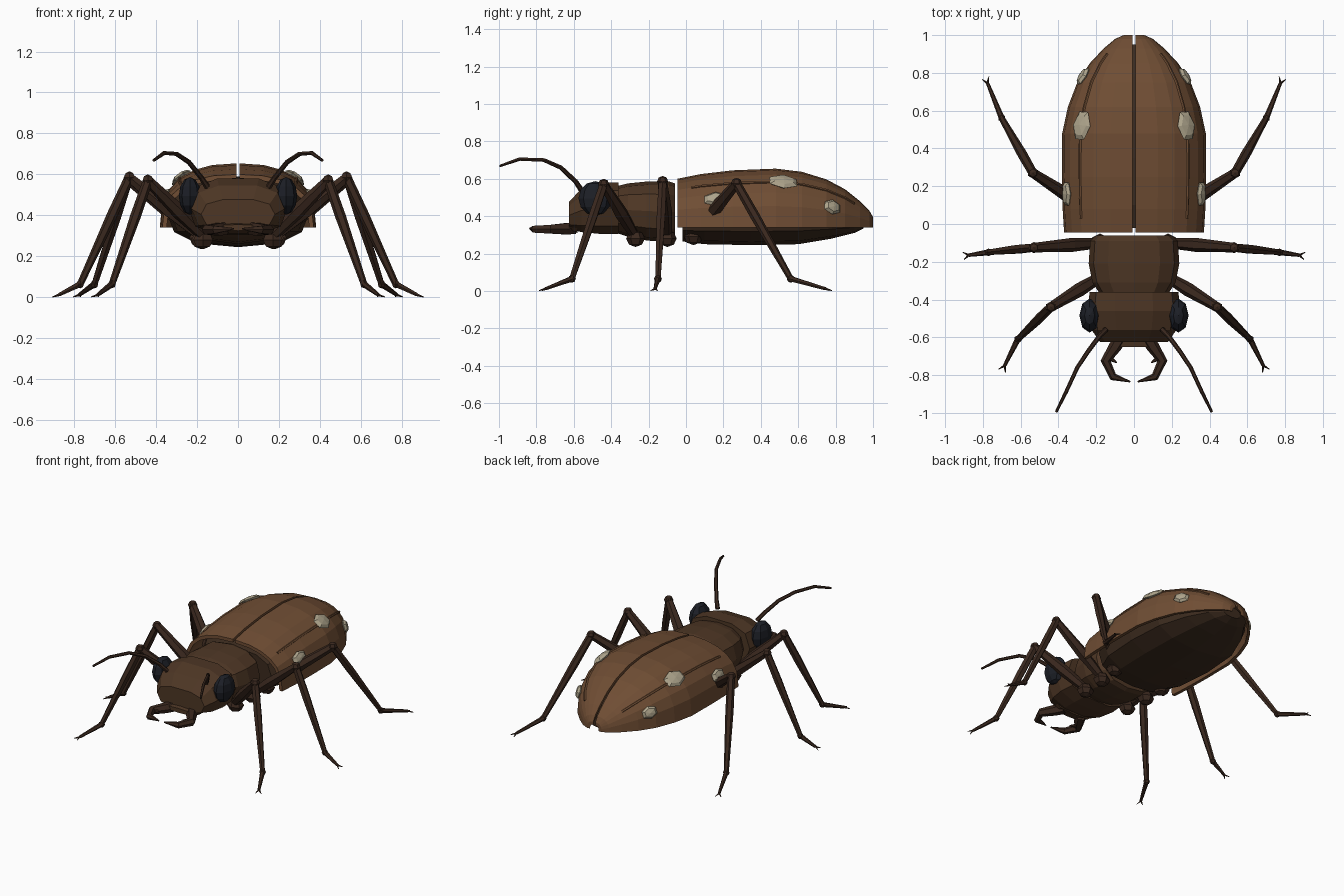
import bpy, bmesh, math
from mathutils import Vector, Matrix

if "Cube" in bpy.data.objects:
    bpy.data.objects.remove(bpy.data.objects["Cube"])


def material(name, rgb):
    m = bpy.data.materials.new(name)
    m.diffuse_color = (*rgb, 1)
    m.use_nodes = True
    m.node_tree.nodes["Principled BSDF"].inputs["Base Color"].default_value = m.diffuse_color
    return m


SHELL = material("shell brown", (0.16, 0.075, 0.034))
BODY = material("body brown", (0.075, 0.037, 0.018))
BELLY = material("belly brown", (0.045, 0.024, 0.013))
LEG = material("leg brown", (0.042, 0.021, 0.013))
EYE = material("eye black", (0.012, 0.014, 0.02))
SPOT = material("spot cream", (0.42, 0.37, 0.26))


def finish(name, bm, mat, mirror=False):
    bmesh.ops.recalc_face_normals(bm, faces=bm.faces)
    me = bpy.data.meshes.new(name)
    bm.to_mesh(me)
    bm.free()
    me.materials.append(mat)
    ob = bpy.data.objects.new(name, me)
    bpy.context.collection.objects.link(ob)
    if mirror:
        mod = ob.modifiers.new("Mirror", 'MIRROR')
        mod.use_mirror_merge = False
    return ob


def skin(bm, rings):
    """Bridge equal-sized rings of points and cap both ends."""
    vs = [[bm.verts.new(p) for p in r] for r in rings]
    n = len(vs[0])
    for a, b in zip(vs, vs[1:]):
        for i in range(n):
            j = (i + 1) % n
            bm.faces.new((a[i], a[j], b[j], b[i]))
    bm.faces.new(vs[0])
    bm.faces.new(vs[-1])


def spow(v, p):
    return math.copysign(abs(v) ** p, v)


def hull(name, stations, mat, n=12, p=0.8):
    """Body segment from (y, half width, top z, bottom z) stations."""
    bm = bmesh.new()
    rings = []
    for y, w, t, b in stations:
        angles = [2 * math.pi * i / n for i in range(n)]
        rings.append([(w * spow(math.cos(a), p), y, (t + b) / 2 + (t - b) / 2 * spow(math.sin(a), p)) for a in angles])
    skin(bm, rings)
    return finish(name, bm, mat)


def tube(bm, pts, radii, n=6):
    pts = [Vector(p) for p in pts]
    rings = []
    for k, (p, r) in enumerate(zip(pts, radii)):
        d = (pts[min(k + 1, len(pts) - 1)] - pts[max(k - 1, 0)]).normalized()
        ref = Vector((0, 0, 1)) if abs(d.z) < 0.9 else Vector((0, 1, 0))
        s = d.cross(ref).normalized()
        u = s.cross(d)
        rings.append([p + r * (math.cos(2 * math.pi * i / n) * s + math.sin(2 * math.pi * i / n) * u) for i in range(n)])
    skin(bm, rings)


def ball(bm, loc, size, seg=8, rings=5, rot=Matrix()):
    mat = Matrix.Translation(loc) @ rot @ Matrix.Diagonal((*size, 1))
    bmesh.ops.create_uvsphere(bm, u_segments=seg, v_segments=rings, radius=1, matrix=mat)


# Wing cases: thin domed shells with a narrow gap on the centre line
CASE = [(-0.045, 0.37, 0.60), (0.08, 0.378, 0.625), (0.25, 0.382, 0.645), (0.48, 0.38, 0.654),
        (0.62, 0.35, 0.637), (0.75, 0.30, 0.597), (0.85, 0.235, 0.544), (0.93, 0.16, 0.48),
        (0.98, 0.10, 0.43), (1.0, 0.055, 0.395)]
BASE, GAP = 0.34, 0.008


def case_point(w, top, a):
    return (GAP + (w - GAP) * math.sin(a) ** 0.85 if a > 0 else GAP, BASE + (top - BASE) * max(math.cos(a), 0) ** 0.75)


def case_at(y, deg):
    for (y0, w0, t0), (y1, w1, t1) in zip(CASE, CASE[1:]):
        if y <= y1:
            f = (y - y0) / (y1 - y0)
            x, z = case_point(w0 + f * (w1 - w0), t0 + f * (t1 - t0), math.radians(deg))
            return Vector((x, y, z))


bm = bmesh.new()
rings = []
for y, w, t in CASE:
    arc = [math.radians(15 * i) for i in range(7)]
    outer = [case_point(w, t, a) for a in arc]
    inner = [case_point(w - 0.022, t - 0.022, a) for a in reversed(arc)]
    rings.append([(x, y, z) for x, z in outer + inner])
skin(bm, rings)
finish("wing_cases", bm, SHELL, True)

# Raised rib along each wing case
bm = bmesh.new()
path = [case_at(y, 45) for y in (0.03, 0.08, 0.25, 0.48, 0.62, 0.75, 0.85, 0.9)]
tube(bm, path, [0.008] * len(path), 5)
finish("wing_case_ribs", bm, SHELL, True)

# Pale faceted spots lying on the shell
bm = bmesh.new()
for y, deg, wide, long in ((0.16, 66, 0.042, 0.07), (0.52, 44, 0.058, 0.085), (0.78, 70, 0.042, 0.055)):
    c = case_at(y, deg)
    along = (case_at(y + 0.04, deg) - case_at(y - 0.04, deg)).normalized()
    across = (case_at(y, deg + 8) - case_at(y, deg - 8)).normalized()
    normal = across.cross(along).normalized()
    rot = Matrix((along, normal.cross(along), normal)).transposed().to_4x4()
    ball(bm, c + normal * 0.004, (long, wide, 0.021), 6, 4, rot)
finish("shell_spots", bm, SPOT, True)

# Body segments
hull("abdomen", [(-0.02, 0.27, 0.54, 0.265), (0.1, 0.33, 0.58, 0.25), (0.35, 0.35, 0.59, 0.245),
                 (0.6, 0.33, 0.58, 0.25), (0.78, 0.25, 0.52, 0.28), (0.9, 0.16, 0.45, 0.31),
                 (0.95, 0.07, 0.41, 0.335)], BELLY)
hull("thorax", [(-0.06, 0.20, 0.575, 0.27), (-0.09, 0.232, 0.585, 0.26), (-0.21, 0.24, 0.585, 0.27),
                (-0.31, 0.22, 0.575, 0.29), (-0.37, 0.18, 0.56, 0.31)], BODY)
hull("head", [(-0.36, 0.235, 0.585, 0.30), (-0.46, 0.245, 0.585, 0.30), (-0.56, 0.225, 0.55, 0.31),
              (-0.625, 0.18, 0.48, 0.33)], BODY, 10, 0.75)
hull("upper_lip", [(-0.58, 0.14, 0.37, 0.31), (-0.65, 0.11, 0.355, 0.325)], BODY, 8, 0.6)

# Eyes
bm = bmesh.new()
ball(bm, (0.235, -0.485, 0.495), (0.054, 0.09, 0.092), 8, 6)
finish("eyes", bm, EYE, True)

# Antennae
bm = bmesh.new()
tube(bm, [(0.15, -0.56, 0.54), (0.18, -0.59, 0.585), (0.24, -0.67, 0.66), (0.30, -0.76, 0.70),
          (0.36, -0.89, 0.705), (0.412, -0.995, 0.668)], [0.015, 0.013, 0.012, 0.011, 0.01, 0.007])
finish("antennae", bm, LEG, True)

# Hooked jaws with an inner tooth
bm = bmesh.new()
tube(bm, [(0.07, -0.60, 0.335), (0.10, -0.65, 0.332), (0.15, -0.725, 0.33), (0.11, -0.81, 0.33),
          (0.02, -0.835, 0.335)], [0.036, 0.034, 0.027, 0.021, 0.004])
tube(bm, [(0.145, -0.70, 0.33), (0.09, -0.735, 0.33)], [0.02, 0.003])
finish("jaws", bm, LEG, True)

# Legs: hip, thigh, knee, shin, ankle, foot and a pair of claws
LEGS = {"front_legs": [(0.16, -0.27, 0.29), (0.44, -0.44, 0.57), (0.615, -0.61, 0.065), (0.685, -0.75, 0.012)],
        "middle_legs": [(0.17, -0.10, 0.29), (0.53, -0.125, 0.585), (0.77, -0.15, 0.065), (0.875, -0.165, 0.012)],
        "rear_legs": [(0.18, 0.04, 0.30), (0.535, 0.27, 0.575), (0.70, 0.56, 0.065), (0.775, 0.745, 0.012)]}
for name, pts in LEGS.items():
    hip, knee, ankle, toe = map(Vector, pts)
    bm = bmesh.new()
    ball(bm, hip + Vector((0.01, 0, -0.01)), (0.055, 0.05, 0.045), 6, 4)
    tube(bm, [hip, hip.lerp(knee, 0.45), knee], [0.026, 0.037, 0.025])
    ball(bm, knee, (0.03, 0.03, 0.03), 6, 4)
    tube(bm, [knee, knee.lerp(ankle, 0.35), ankle], [0.024, 0.026, 0.016])
    ball(bm, ankle, (0.021, 0.021, 0.021), 6, 4)
    tube(bm, [ankle, toe], [0.016, 0.009])
    d = (toe - ankle).normalized()
    side = d.cross(Vector((0, 0, 1))).normalized()
    for s in (-1, 1):
        tip = toe + d * 0.032 + side * s * 0.02
        tip.z = 0.002
        tube(bm, [toe, tip], [0.007, 0.002], 4)
    finish(name, bm, LEG, True)
